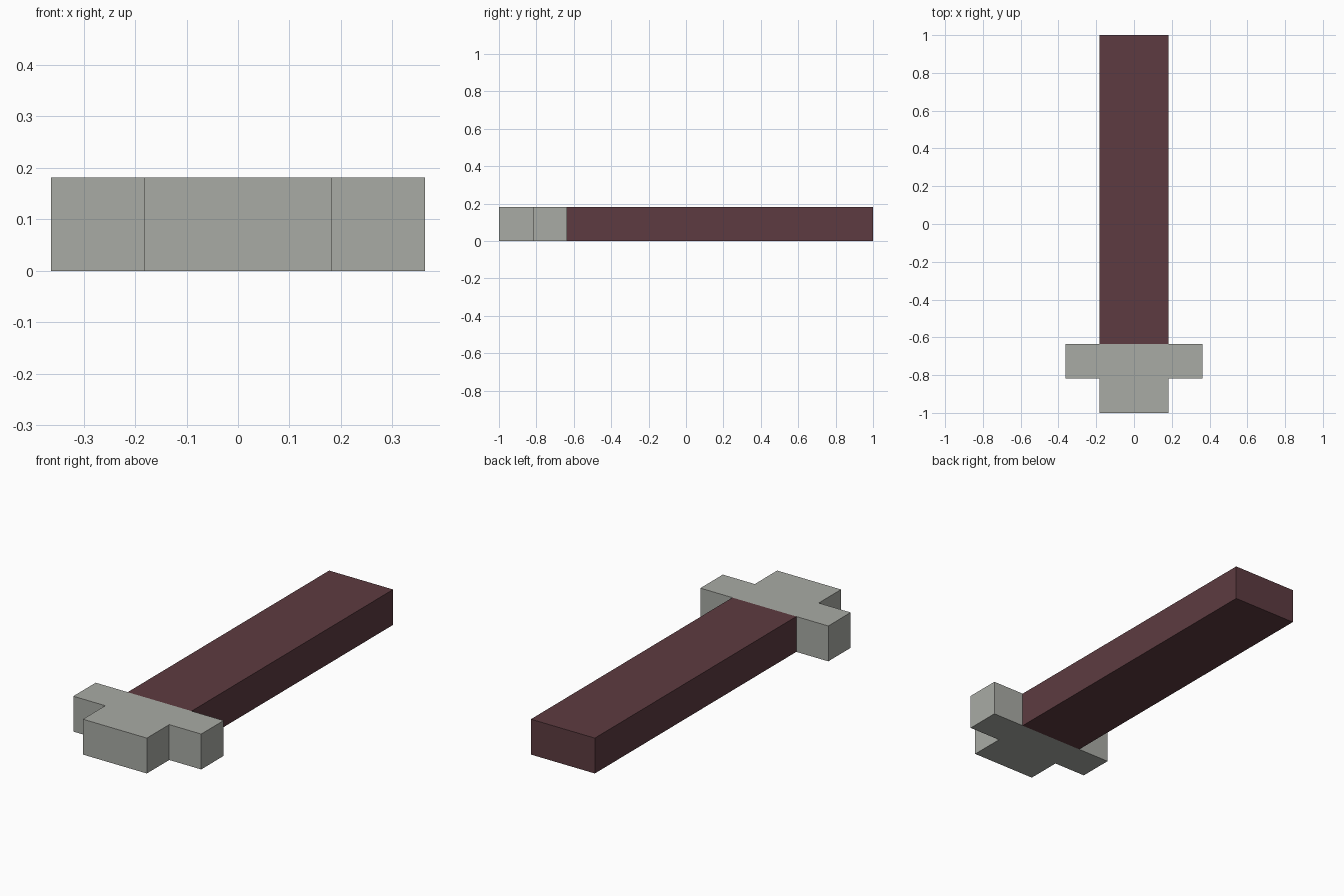
import bpy
import bmesh

cube = bpy.data.objects.get("Cube")
if cube:
    bpy.data.objects.remove(cube, do_unlink=True)

U = 2 / 11  # one grid block; the model is 11 blocks long


def material(name, color):
    mat = bpy.data.materials.new(name)
    mat.use_nodes = True
    mat.diffuse_color = color
    mat.node_tree.nodes["Principled BSDF"].inputs["Base Color"].default_value = color
    return mat


def slab(name, outline, mat):
    """Extrude an outline, given in blocks, one block up from the ground."""
    bm = bmesh.new()
    base = bm.faces.new([bm.verts.new((x * U, y * U - 1, 0)) for x, y in outline])
    top = bmesh.ops.extrude_face_region(bm, geom=[base])["geom"]
    bmesh.ops.translate(bm, vec=(0, 0, U),
                        verts=[v for v in top if isinstance(v, bmesh.types.BMVert)])
    bmesh.ops.recalc_face_normals(bm, faces=bm.faces)
    mesh = bpy.data.meshes.new(name)
    bm.to_mesh(mesh)
    bm.free()
    mesh.materials.append(mat)
    obj = bpy.data.objects.new(name, mesh)
    bpy.context.collection.objects.link(obj)
    return obj


grey = material("stone grey", (0.397, 0.407, 0.376, 1))
maroon = material("dark maroon", (0.110, 0.044, 0.052, 1))

# Stepped head: a narrow front block and a wide crossbar in one piece
right_half = [(1, 0), (1, 1), (2, 1), (2, 2)]
head = right_half + [(-x, y) for x, y in reversed(right_half)]
slab("head", head, grey)

# Long straight shaft behind the head
slab("shaft", [(-1, 2), (1, 2), (1, 11), (-1, 11)], maroon)
